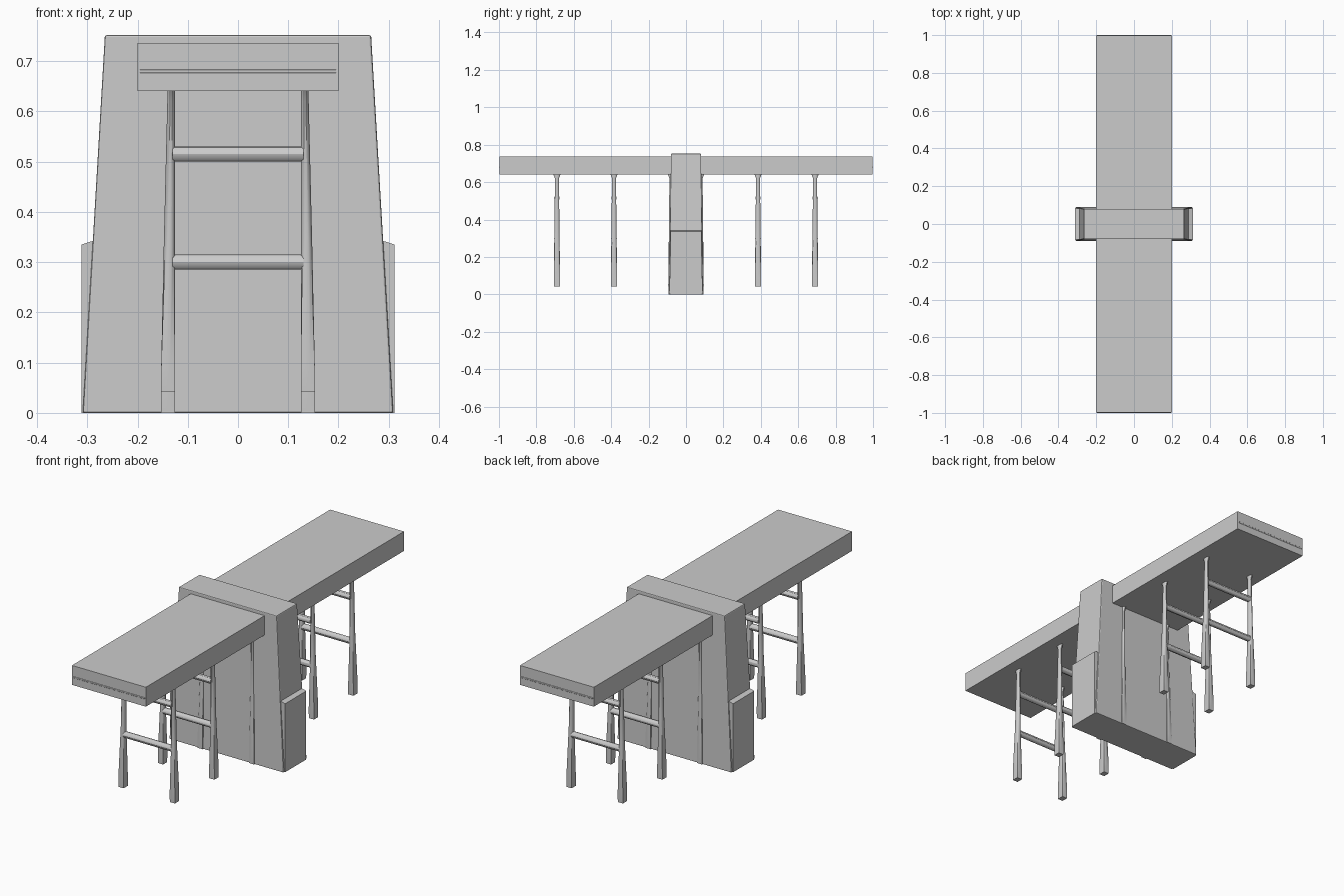
import bpy, bmesh
from math import pi, cos, sin

if "Cube" in bpy.data.objects:
    bpy.data.objects.remove(bpy.data.objects["Cube"])


def make(name, verts, faces, bevel=0, smooth=False):
    me = bpy.data.meshes.new(name)
    me.from_pydata(verts, [], faces)
    bm = bmesh.new()
    bm.from_mesh(me)
    bmesh.ops.recalc_face_normals(bm, faces=bm.faces)
    bm.to_mesh(me)
    bm.free()
    ob = bpy.data.objects.new(name, me)
    bpy.context.collection.objects.link(ob)
    if bevel:
        mod = ob.modifiers.new("edge_softening", "BEVEL")
        mod.width, mod.segments = bevel, 2
    if smooth:
        bpy.ops.object.select_all(action='DESELECT')
        bpy.context.view_layer.objects.active = ob
        ob.select_set(True)
        bpy.ops.object.shade_smooth_by_angle()
    return ob


def loft(name, rings, bevel=0, smooth=False):
    """Join equal-sized rings of points into a capped solid."""
    n = len(rings[0])
    verts = [p for ring in rings for p in ring]
    faces = [(r * n + i, r * n + (i + 1) % n, (r + 1) * n + (i + 1) % n, (r + 1) * n + i)
             for r in range(len(rings) - 1) for i in range(n)]
    faces += [tuple(range(n)), tuple(range(len(verts) - n, len(verts)))]
    return make(name, verts, faces, bevel, smooth)


def rect(hx, hy, z):
    return [(-hx, -hy, z), (hx, -hy, z), (hx, hy, z), (-hx, hy, z)]


def rod(name, half, y, z, r):
    return loft(name, [[(x, y + r * cos(2 * pi * i / 12), z + r * sin(2 * pi * i / 12))
                        for i in range(12)] for x in (-half, half)], smooth=True)


def leg(name, s, y, z0):
    # square foot, tapering round shaft, flared head: (z, inner x, outer x, half depth)
    rings = []
    for z, xi, xo, hy in ((z0, .125, .153, .016), (.045 + z0, .125, .153, .017),
                          (.34, .125, .148, .014), (.62, .125, .141, .011), (.642, .125, .141, .02)):
        cx, hx = s * (xi + xo) / 2, (xo - xi) / 2
        ring = []
        for i in range(12):
            c, d = cos(2 * pi * i / 12 + pi / 12), sin(2 * pi * i / 12 + pi / 12)
            k = 1 / max(abs(c), abs(d)) if z < .06 + z0 else 1
            ring.append((cx + hx * c * k, y + hy * d * k, z))
        rings.append(ring)
    return loft(name, rings, smooth=True)


# long tabletop plank
loft("tabletop", [rect(.2, .998, .641), rect(.2, .998, .736)])

# tapered central pier straddling the plank
loft("central_pier", [rect(.309, .091, 0), rect(.265, .08, .752)], bevel=.004)

# side pads at the foot of the pier
for s in (-1, 1):
    prof = [(.27, 0), (.312, 0), (.312, .335), (.29, .342), (.27, .342)]
    loft("side_pad", [[(s * x, y, z) for x, z in prof] for y in (-.082, .082)])

# end rods, legs and rungs
for e in (-1, 1):
    rod("end_rod", .195, e * .995, .68, .005)
    for s in (-1, 1):
        leg("pier_leg", s, e * .078, 0)
    for y in (.385, .69):
        for s in (-1, 1):
            leg("trestle_leg", s, e * y, .043)
        for z in (.3, .515):
            rod("trestle_rung", .13, e * y, z, .015)
